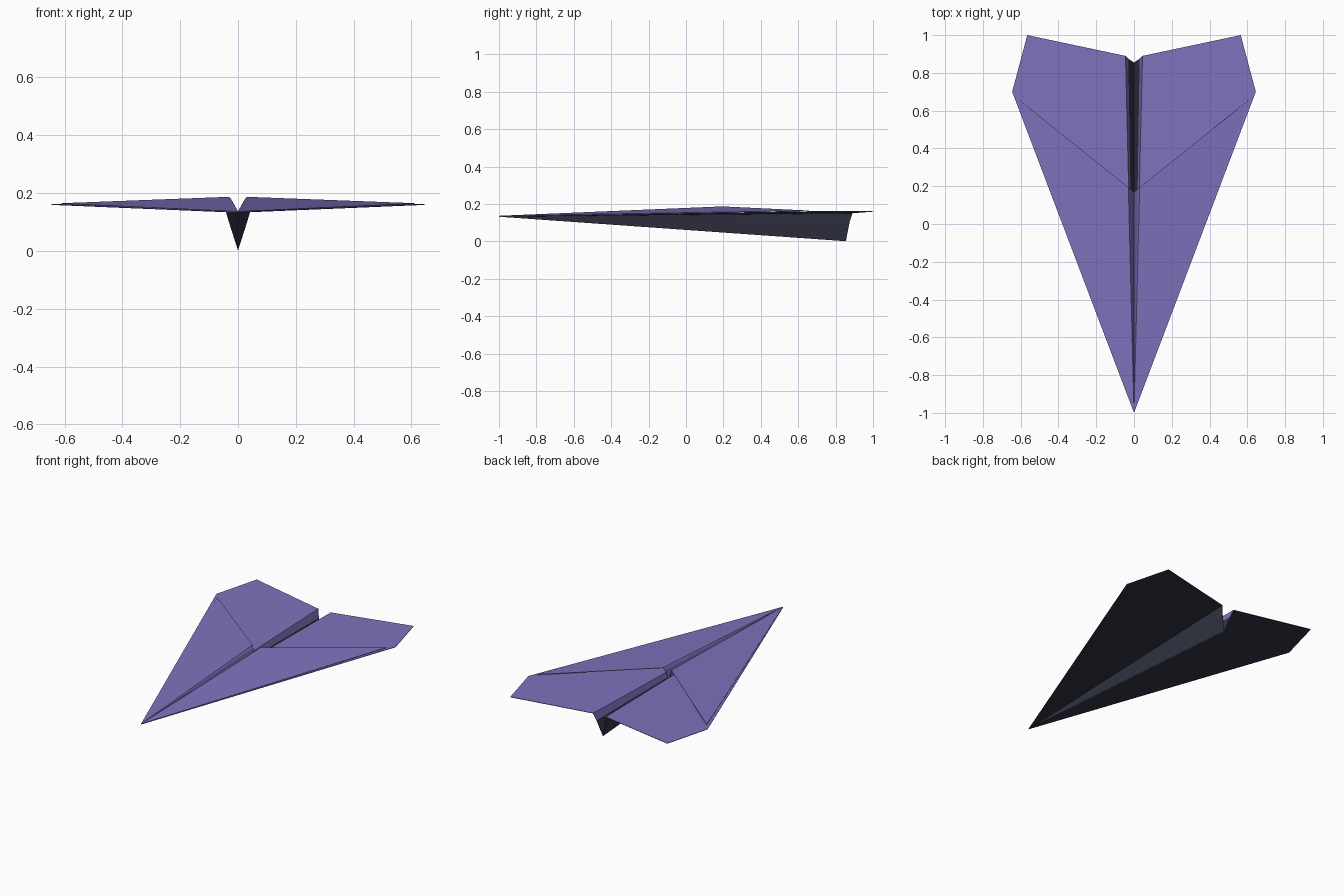
import bpy, bmesh

if "Cube" in bpy.data.objects:
    bpy.data.objects.remove(bpy.data.objects["Cube"])


def material(name, rgb):
    m = bpy.data.materials.new(name)
    m.diffuse_color = (*rgb, 1)
    m.use_nodes = True
    m.node_tree.nodes["Principled BSDF"].inputs["Base Color"].default_value = m.diffuse_color
    return m


PURPLE = material("purple_paper", (0.21, 0.17, 0.51))
DARK = material("dark_paper", (0.034, 0.037, 0.062))
NOSE = (0, -1, 0.135)


def folded_sheet(name, points, faces, under):
    """Half a folded sheet (faces: point indices + colour index), mirrored and thickened."""
    bm = bmesh.new()
    verts = [bm.verts.new(p) for p in points]
    for ids, mat in faces:
        f = bm.faces.new([verts[i] for i in ids])
        f.material_index = mat
        f.normal_update()
        if f.normal.z < 0:
            f.normal_flip()
    mesh = bpy.data.meshes.new(name)
    bm.to_mesh(mesh)
    bm.free()
    mesh.materials.append(PURPLE)
    mesh.materials.append(DARK)
    ob = bpy.data.objects.new(name, mesh)
    bpy.context.collection.objects.link(ob)
    mirror = ob.modifiers.new("mirror", 'MIRROR')
    mirror.use_clip = True
    solid = ob.modifiers.new("paper_thickness", 'SOLIDIFY')
    solid.thickness = 0.003
    solid.offset = -1
    solid.material_offset = under
    return ob


# wings and V-shaped keel: keel bottom, inner fold, wing root, rear tip, front tip
folded_sheet(
    "wings_and_keel",
    [NOSE, (0, 0.855, 0.004), (0.03, 0.875, 0.105), (0.045, 0.89, 0.153),
     (0.565, 1, 0.162), (0.645, 0.7, 0.162)],
    [((0, 1, 2), 1), ((0, 2, 3), 0), ((0, 3, 5), 0), ((3, 4, 5), 0)],
    under=1)

# raised front flaps folded over the wings, with the centre groove
folded_sheet(
    "front_flaps",
    [(0, -0.998, 0.137), (0, 0.17, 0.10), (0.02, 0.186, 0.172),
     (0.03, 0.194, 0.187), (0.61, 0.658, 0.165)],
    [((0, 1, 2), 0), ((0, 2, 3), 0), ((0, 3, 4), 0)],
    under=0)
